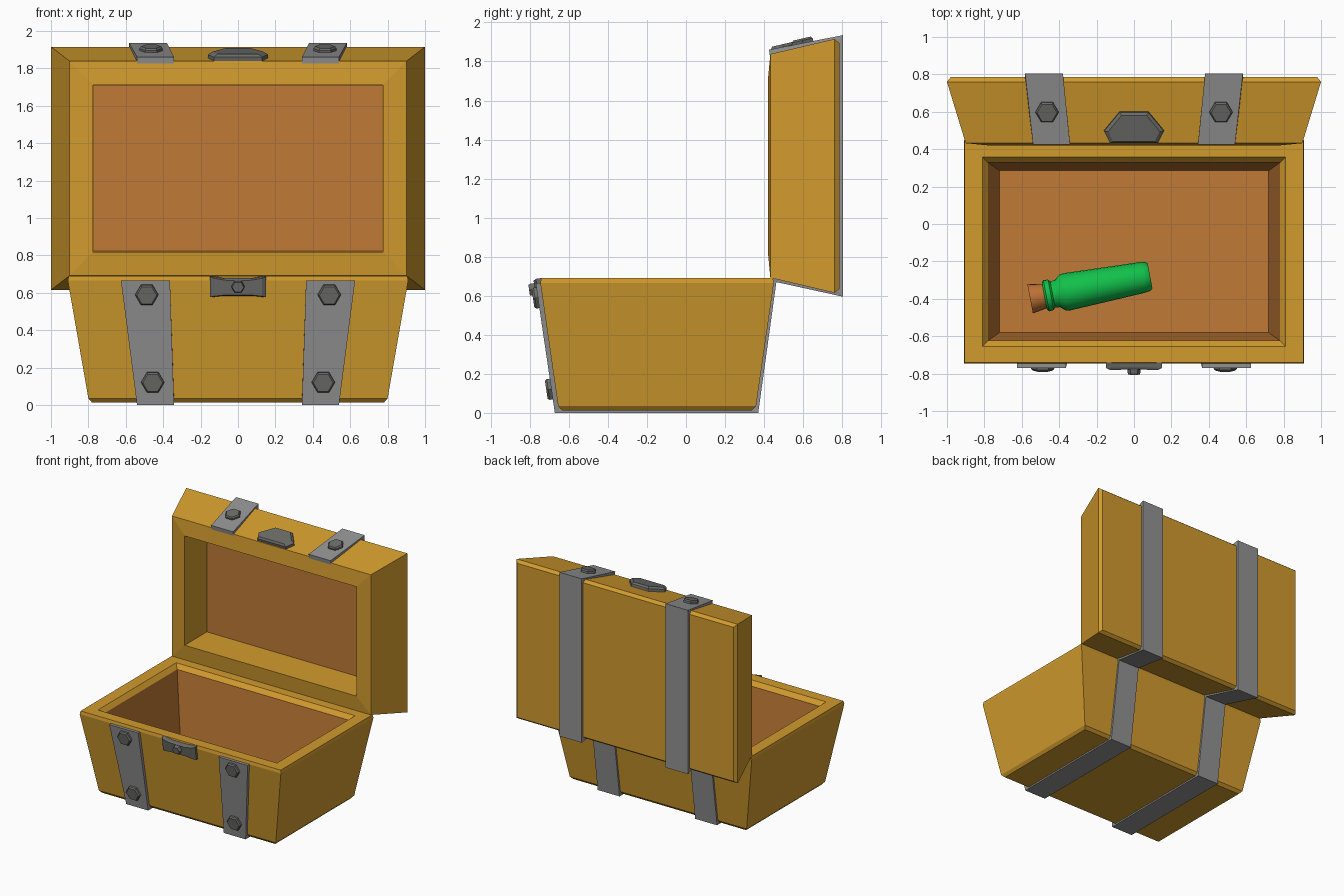
import bpy, bmesh, math
from mathutils import Vector

if "Cube" in bpy.data.objects:
    bpy.data.objects.remove(bpy.data.objects["Cube"])


def mat(name, rgb):
    m = bpy.data.materials.new(name)
    m.diffuse_color = (*rgb, 1)
    m.use_nodes = True
    m.node_tree.nodes["Principled BSDF"].inputs["Base Color"].default_value = m.diffuse_color
    return m


WOOD = mat("golden wood", (0.64, 0.326, 0.027))
LINING = mat("brown lining", (0.53, 0.195, 0.037))
STRAP = mat("grey iron", (0.29, 0.29, 0.29))
DARK = mat("dark iron", (0.147, 0.147, 0.14))
GREEN = mat("green glass", (0.006, 0.53, 0.07))
CORK = mat("cork", (0.52, 0.17, 0.035))


def loft(name, rings, mats, rule=None):
    """Skin a list of rings and cap both ends; rule(band) gives the material."""
    bm = bmesh.new()
    loops = [[bm.verts.new(p) for p in r] for r in rings]
    n = len(loops[0])
    for b, (lo, hi) in enumerate(zip(loops, loops[1:])):
        for i in range(n):
            j = (i + 1) % n
            f = bm.faces.new((lo[i], lo[j], hi[j], hi[i]))
            f.material_index = rule(b) if rule else 0
    bm.faces.new(loops[0])
    f = bm.faces.new(loops[-1])
    f.material_index = rule(len(loops) - 1) if rule else 0
    bmesh.ops.recalc_face_normals(bm, faces=bm.faces)
    me = bpy.data.meshes.new(name)
    bm.to_mesh(me)
    bm.free()
    for m in mats:
        me.materials.append(m)
    ob = bpy.data.objects.new(name, me)
    bpy.context.collection.objects.link(ob)
    return ob


CORNERS = [(-1, -1), (1, -1), (1, 1), (-1, 1)]

# chest base: outside, rim, chamfered opening, tapered inside
base = [(0.78, 0.485, 0.012), (0.80, 0.507, 0.035), (0.91, 0.598, 0.665), (0.905, 0.593, 0.69),
        (0.81, 0.506, 0.69), (0.78, 0.476, 0.655), (0.72, 0.433, 0.09)]
loft("chest_base", [[(sx * hx, -0.148 + sy * hy, z) for sx, sy in CORNERS] for hx, hy, z in base],
     [WOOD, LINING], lambda b: int(b >= 5))

# open lid: back panel, flared sides, front rim, recess
lid = [(0.98, 0.63, 0.785), (1.0, 0.65, 0.76), (0.90, 0.573, 0.432), (0.776, 0.447, 0.42), (0.772, 0.443, 0.70)]
loft("chest_lid", [[(sx * hx, 1.265 + sz * hz, y) for sx, sz in CORNERS] for hx, hz, y in lid],
     [WOOD, LINING], lambda b: int(b >= 4))
ob = bpy.data.objects["chest_lid"]
for v in ob.data.vertices:            # ring axis runs along y
    v.co = (v.co.x, v.co.z, v.co.y)
ob.data.flip_normals()

# iron straps: x range, inner (y, z), outer (y, z)
path = [(0.364, 0.626, (-0.735, 0.665), (-0.77, 0.665)),
        (0.342, 0.54, (-0.64, 0.025), (-0.672, 0.0)),
        (0.342, 0.54, (0.345, 0.025), (0.37, 0.0)),
        (0.342, 0.54, (0.435, 0.69), (0.463, 0.67)),
        (0.38, 0.582, (0.775, 0.63), (0.805, 0.595)),
        (0.38, 0.582, (0.775, 1.9), (0.805, 1.935)),
        (0.342, 0.54, (0.43, 1.825), (0.425, 1.86))]
for side, s in (("left", -1), ("right", 1)):
    loft("strap_" + side, [[(s * a, *i), (s * b, *i), (s * b, *o), (s * a, *o)] for a, b, i, o in path], [STRAP])


def plate(name, pts, origin, normal, h, top=0.86):
    """Extrude an outline along the normal, with a chamfered top."""
    n = Vector(normal).normalized()
    u = Vector((1, 0, 0))
    v = n.cross(u)
    cx = sum(p[0] for p in pts) / len(pts)
    cy = sum(p[1] for p in pts) / len(pts)
    rings = []
    for k, d in ((1, -0.012), (1, h * 0.6), (top, h)):
        rings.append([Vector(origin) + u * (cx + (x - cx) * k) + v * (cy + (y - cy) * k) + n * d for x, y in pts])
    return loft(name, rings, [DARK])


def hexagon(r):
    return [(r * math.cos(math.radians(60 * i)), r * math.sin(math.radians(60 * i))) for i in range(6)]


FRONT = (0, -0.99, -0.145)
TOP = (0, -0.227, 0.974)

# bolts
for side, s in (("left", -1), ("right", 1)):
    plate("upper_bolt_" + side, hexagon(0.062), (s * 0.488, -0.758, 0.59), FRONT, 0.026)
    plate("lower_bolt_" + side, hexagon(0.062), (s * 0.456, -0.690, 0.122), FRONT, 0.026)
    plate("lid_bolt_" + side, hexagon(0.062), (s * 0.465, 0.60, 1.892), TOP, 0.026)

# latch: lid half, base half and its bolt
plate("lid_latch", [(-0.128, 0), (0.128, 0), (0.16, 0.065), (0.077, 0.168), (-0.077, 0.168), (-0.16, 0.065)],
      (0, 0.438, 1.838), TOP, 0.036)
plate("base_latch", [(-0.15, -0.056), (-0.075, -0.048), (0.075, -0.048), (0.15, -0.056),
                     (0.15, 0.056), (0.075, 0.044), (-0.075, 0.044), (-0.15, 0.056)],
      (0, -0.742, 0.634), FRONT, 0.032)
plate("latch_bolt", hexagon(0.036), (0, -0.772, 0.634), FRONT, 0.032)


# bottle lying on the chest floor
def lathe(name, profile, m, seg=20):
    start = Vector((0.086, -0.278, 0.19))
    d = Vector((-0.642, -0.122, 0)).normalized()
    side, up = Vector((-d.y, d.x, 0)), Vector((0, 0, 1))
    rings = [[start + d * t + (side * math.cos(a) + up * math.sin(a)) * r
              for a in (2 * math.pi * i / seg for i in range(seg))] for t, r in profile]
    ob = loft(name, rings, [m])
    bpy.ops.object.select_all(action='DESELECT')
    ob.select_set(True)
    bpy.context.view_layer.objects.active = ob
    bpy.ops.object.shade_smooth_by_angle(angle=math.radians(35))


lathe("bottle", [(0, 0.068), (0.012, 0.078), (0.04, 0.083), (0.45, 0.101), (0.475, 0.098), (0.505, 0.074),
                 (0.53, 0.07), (0.54, 0.083), (0.565, 0.085), (0.575, 0.072)], GREEN)
lathe("bottle_cork", [(0.56, 0.064), (0.653, 0.08)], CORK)
